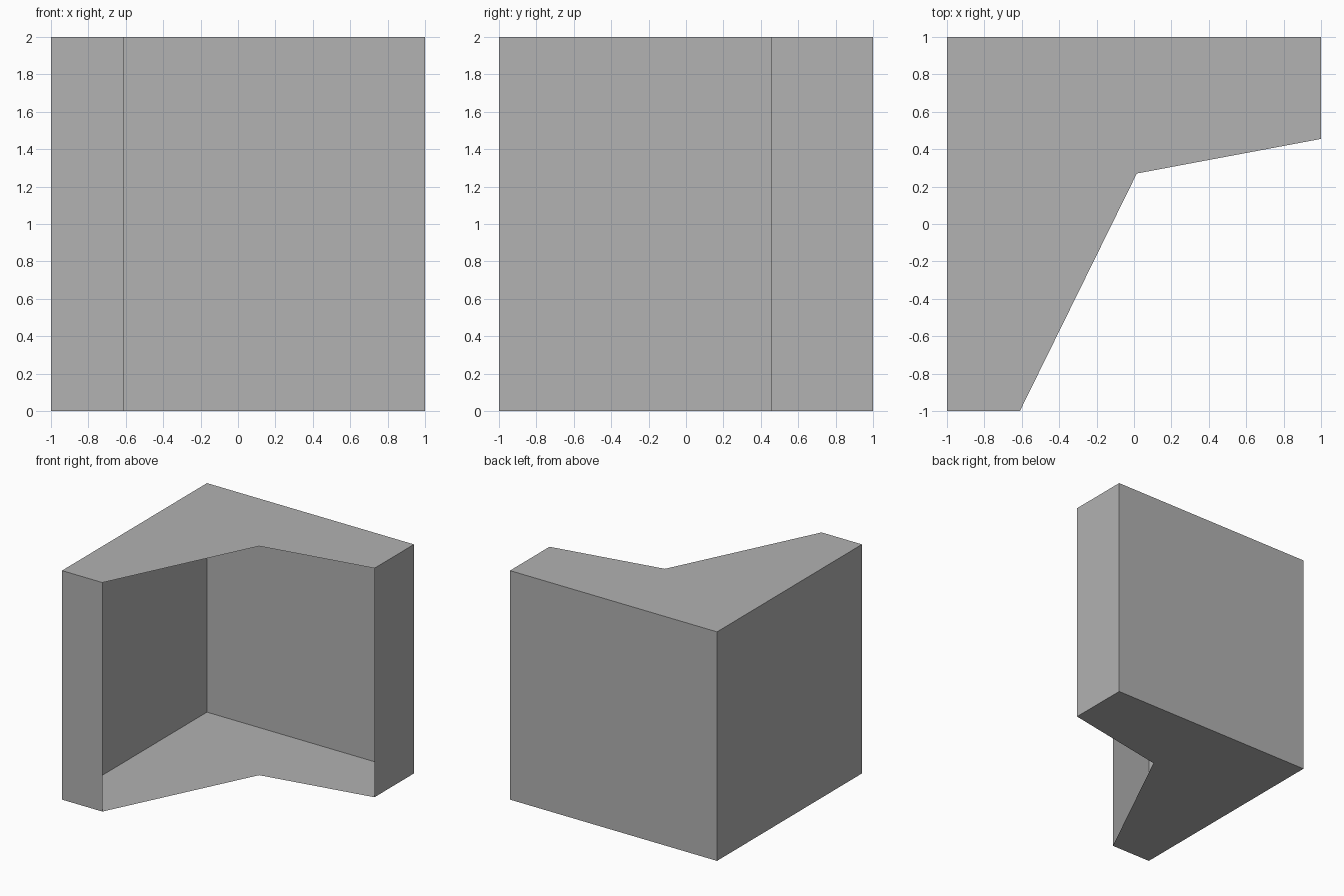
import bpy
import bmesh

if "Cube" in bpy.data.objects:
    bpy.data.objects.remove(bpy.data.objects["Cube"])

# Footprint of the angled corner panel, counter-clockwise from the back left corner
FOOTPRINT = [(-1, 1), (-1, -1), (-0.61, -1), (0.015, 0.27), (1, 0.455), (1, 1)]
OPEN_SIDES = {2, 3}   # the two slanted inner sides have no wall
HEIGHT = 2.0

grey = bpy.data.materials.new("plain grey")
grey.diffuse_color = (0.445, 0.445, 0.445, 1)
grey.use_nodes = True
grey.node_tree.nodes["Principled BSDF"].inputs["Base Color"].default_value = grey.diffuse_color

bm = bmesh.new()
low = [bm.verts.new((x, y, 0)) for x, y in FOOTPRINT]
high = [bm.verts.new((x, y, HEIGHT)) for x, y in FOOTPRINT]

# Floor and top sheets
bm.faces.new(low[::-1])
bm.faces.new(high)

# Outer walls and the two narrow end strips
n = len(FOOTPRINT)
for i in range(n):
    if i not in OPEN_SIDES:
        j = (i + 1) % n
        bm.faces.new((low[i], low[j], high[j], high[i]))

mesh = bpy.data.meshes.new("open_corner_shell")
bm.to_mesh(mesh)
bm.free()
mesh.materials.append(grey)
shell = bpy.data.objects.new("open_corner_shell", mesh)
bpy.context.collection.objects.link(shell)
